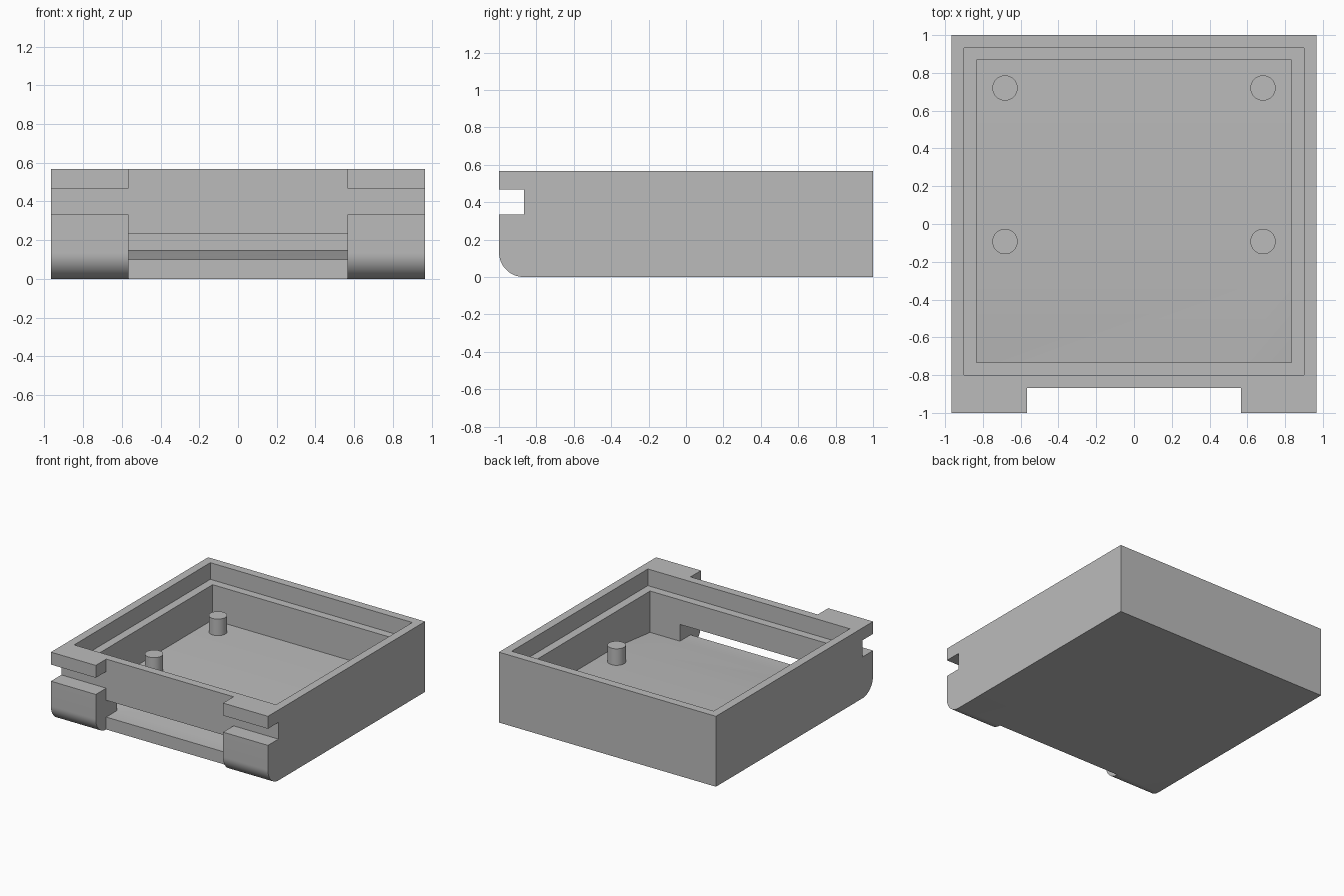
import bpy, bmesh, math

cube = bpy.data.objects.get("Cube")
if cube:
    bpy.data.objects.remove(cube, do_unlink=True)

GREY = (0.5, 0.5, 0.5, 1)
grey = bpy.data.materials.new("plain grey")
grey.use_nodes = True
grey.diffuse_color = GREY
grey.node_tree.nodes["Principled BSDF"].inputs["Base Color"].default_value = GREY


def prism(name, half_width, profile):
    """Extrude a (y, z) profile across x, centred."""
    bm = bmesh.new()
    face = bm.faces.new([bm.verts.new((-half_width, y, z)) for y, z in profile])
    ext = bmesh.ops.extrude_face_region(bm, geom=[face])
    moved = [v for v in ext["geom"] if isinstance(v, bmesh.types.BMVert)]
    bmesh.ops.translate(bm, verts=moved, vec=(2 * half_width, 0, 0))
    bmesh.ops.recalc_face_normals(bm, faces=bm.faces)
    mesh = bpy.data.meshes.new(name)
    bm.to_mesh(mesh)
    bm.free()
    mesh.materials.append(grey)
    obj = bpy.data.objects.new(name, mesh)
    bpy.context.collection.objects.link(obj)
    return obj


def rect(y0, y1, z0, z1):
    return [(y0, z0), (y1, z0), (y1, z1), (y0, z1)]


def cut(target, cutter):
    mod = target.modifiers.new("cut", "BOOLEAN")
    mod.operation, mod.solver, mod.object = "DIFFERENCE", "EXACT", cutter
    deps = bpy.context.evaluated_depsgraph_get()
    mesh = bpy.data.meshes.new_from_object(target.evaluated_get(deps))
    target.modifiers.clear()
    target.data = mesh
    bpy.data.objects.remove(cutter, do_unlink=True)


def smooth(obj):
    bpy.ops.object.select_all(action="DESELECT")
    obj.select_set(True)
    bpy.context.view_layer.objects.active = obj
    bpy.ops.object.shade_smooth_by_angle(angle=math.radians(30))


# Case block: side profile with rounded lower front edge and slot in the front
TOP, STEP, R = 0.567, -0.867, 0.133
arc = [(STEP - R * math.sin(a), R - R * math.cos(a))
       for a in (math.pi / 2 * i / 16 for i in range(17))]
slot = [(-1, 0.333), (STEP, 0.333), (STEP, 0.467), (-1, 0.467)]
case = prism("case", 0.967, [(1, 0)] + arc + slot + [(-1, TOP), (1, TOP)])

# Middle of the front set back between the corner blocks
cut(case, prism("front_notch", 0.567, rect(-1.2, STEP, -0.2, 0.8)))
# Lid recess
cut(case, prism("lid_recess", 0.9, rect(-0.8, 0.933, 0.433, 0.8)))
# Inner cavity, floor sloping down toward the front opening
cut(case, prism("cavity", 0.833, [(-0.733, 0.1), (-0.267, 0.15), (0.867, 0.15),
                                  (0.867, 0.7), (-0.733, 0.7)]))
# Front opening
cut(case, prism("front_opening", 0.567, [(-0.95, 0.1), (-0.733, 0.1), (-0.72, 0.103),
                                         (-0.72, 0.235), (-0.95, 0.235)]))
smooth(case)

# Standoff pins on the floor
for side, x in (("right", -0.683), ("left", 0.683)):
    for end, y in (("front", -0.093), ("back", 0.72)):
        bpy.ops.mesh.primitive_cylinder_add(vertices=32, radius=0.067, depth=0.15,
                                            location=(x, y, 0.208))
        pin = bpy.context.object
        pin.name = f"{end}_{side}_pin"
        pin.data.materials.append(grey)
        smooth(pin)
